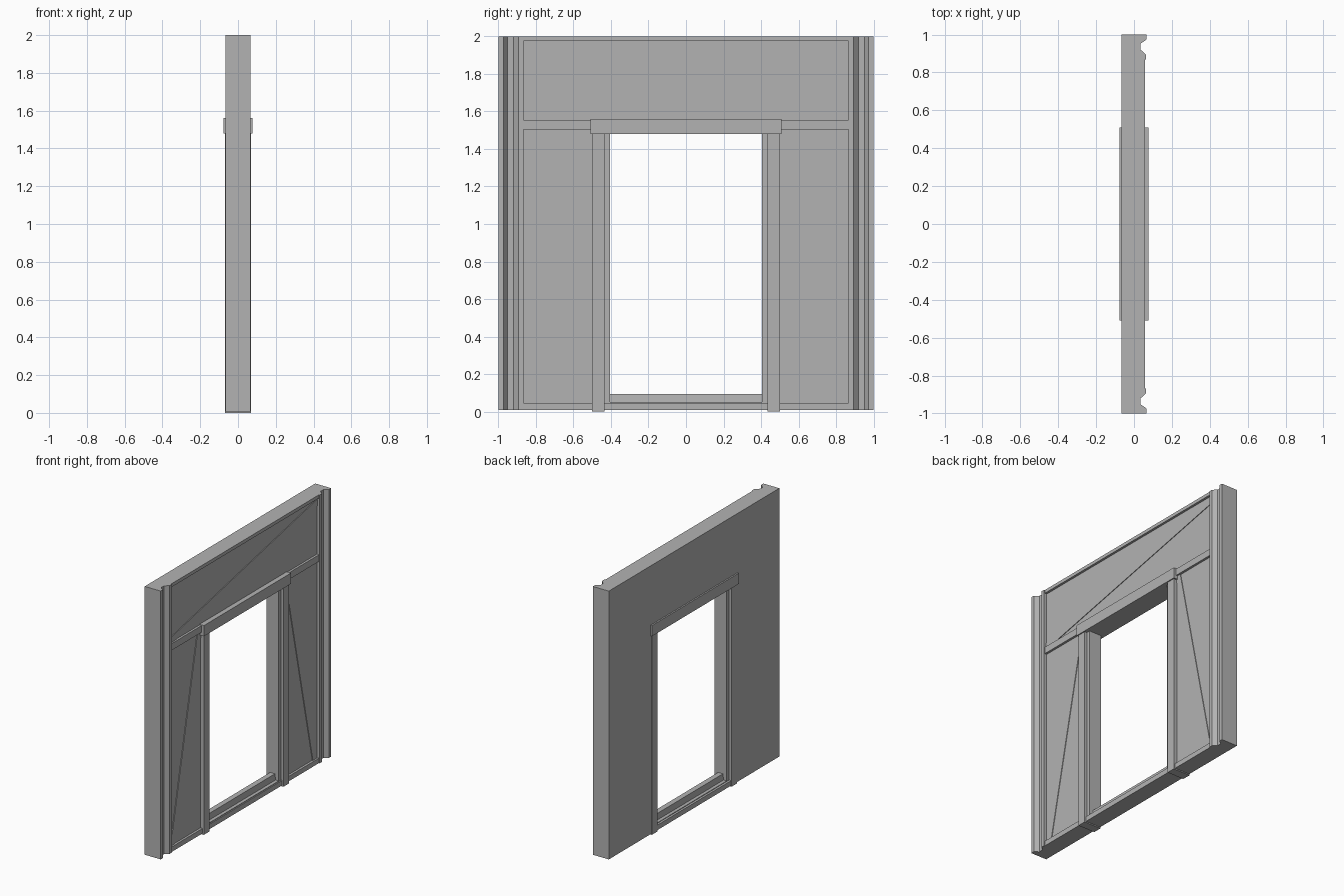
import bpy, bmesh

if "Cube" in bpy.data.objects:
    bpy.data.objects.remove(bpy.data.objects["Cube"])

grey = bpy.data.materials.new("plain grey")
grey.diffuse_color = (0.45, 0.45, 0.45, 1)
grey.use_nodes = True
grey.node_tree.nodes["Principled BSDF"].inputs["Base Color"].default_value = grey.diffuse_color


def prism(name, pts, axis, lo, hi):
    """Extrude a 2D outline: axis 'x' takes (y, z) points, 'z' takes (x, y), 'y' takes (x, z)."""
    place = {"x": lambda p, d: (d, p[0], p[1]),
             "y": lambda p, d: (p[0], d, p[1]),
             "z": lambda p, d: (p[0], p[1], d)}[axis]
    bm = bmesh.new()
    a = [bm.verts.new(place(p, lo)) for p in pts]
    b = [bm.verts.new(place(p, hi)) for p in pts]
    bm.faces.new(a)
    bm.faces.new(b[::-1])
    n = len(pts)
    for i in range(n):
        j = (i + 1) % n
        bm.faces.new((a[i], b[i], b[j], a[j]))
    bmesh.ops.recalc_face_normals(bm, faces=bm.faces)
    me = bpy.data.meshes.new(name)
    bm.to_mesh(me)
    bm.free()
    me.materials.append(grey)
    ob = bpy.data.objects.new(name, me)
    bpy.context.collection.objects.link(ob)
    return ob


def box(name, x0, x1, y0, y1, z0, z1):
    return prism(name, [(y0, z0), (y1, z0), (y1, z1), (y0, z1)], "x", x0, x1)


BACK, PANEL, RAIL, BRACE = -0.066, 0.041, 0.058, 0.046
BOT = 0.008

# wall core with the door opening, recessed on the front side
prism("wall_panel", [(-0.87, BOT), (-0.87, 2), (0.87, 2), (0.87, BOT), (0.44, BOT),
                     (0.44, 1.5), (-0.44, 1.5), (-0.44, BOT)], "x", BACK, PANEL)

# rails along the top and bottom
box("top_rail", PANEL, RAIL, -0.87, 0.87, 1.975, 2)
box("bottom_rail", BACK, RAIL, -0.87, 0.87, BOT, 0.045)

# long brace above the door
prism("upper_brace", [(-0.867, 1.555), (-0.80, 1.555), (0.867, 1.915),
                      (0.867, 1.965), (-0.867, 1.59)], "x", PANEL, BRACE)

for s, side in ((-1, "left"), (1, "right")):
    # grooved end post
    prism(side + "_end_post",
          [(x, s * y) for x, y in ((BACK, 0.867), (BACK, 1), (0.065, 1), (0.065, 0.973),
                                   (0.035, 0.952), (0.035, 0.92), (0.064, 0.893),
                                   (0.064, 0.867))], "z", BOT, 2)
    # middle rail and slanted brace
    y0, y1 = sorted((s * 0.48, s * 0.87))
    box(side + "_middle_rail", PANEL, RAIL, y0, y1, 1.505, 1.555)
    prism(side + "_brace", [(s * y, z) for y, z in ((0.54, 1.505), (0.50, 1.505), (0.50, 1.47),
                                                    (0.813, 0.045), (0.855, 0.045))],
          "x", PANEL, BRACE)
    # door post and inner jamb
    y0, y1 = sorted((s * 0.435, s * 0.50))
    box(side + "_door_post", -0.069, 0.069, y0, y1, 0, 1.485)
    y0, y1 = sorted((s * 0.405, s * 0.44))
    box(side + "_door_jamb", -0.05, 0.05, y0, y1, 0.04, 1.485)

# lintel over the door
box("lintel", -0.077, 0.077, -0.51, 0.51, 1.48, 1.56)

# stepped threshold
prism("threshold", [(-0.05, 0.04), (0.05, 0.04), (0.05, 0.05), (0.025, 0.05),
                    (0.02, 0.095), (-0.02, 0.095), (-0.025, 0.05), (-0.05, 0.05)],
      "y", -0.41, 0.41)
